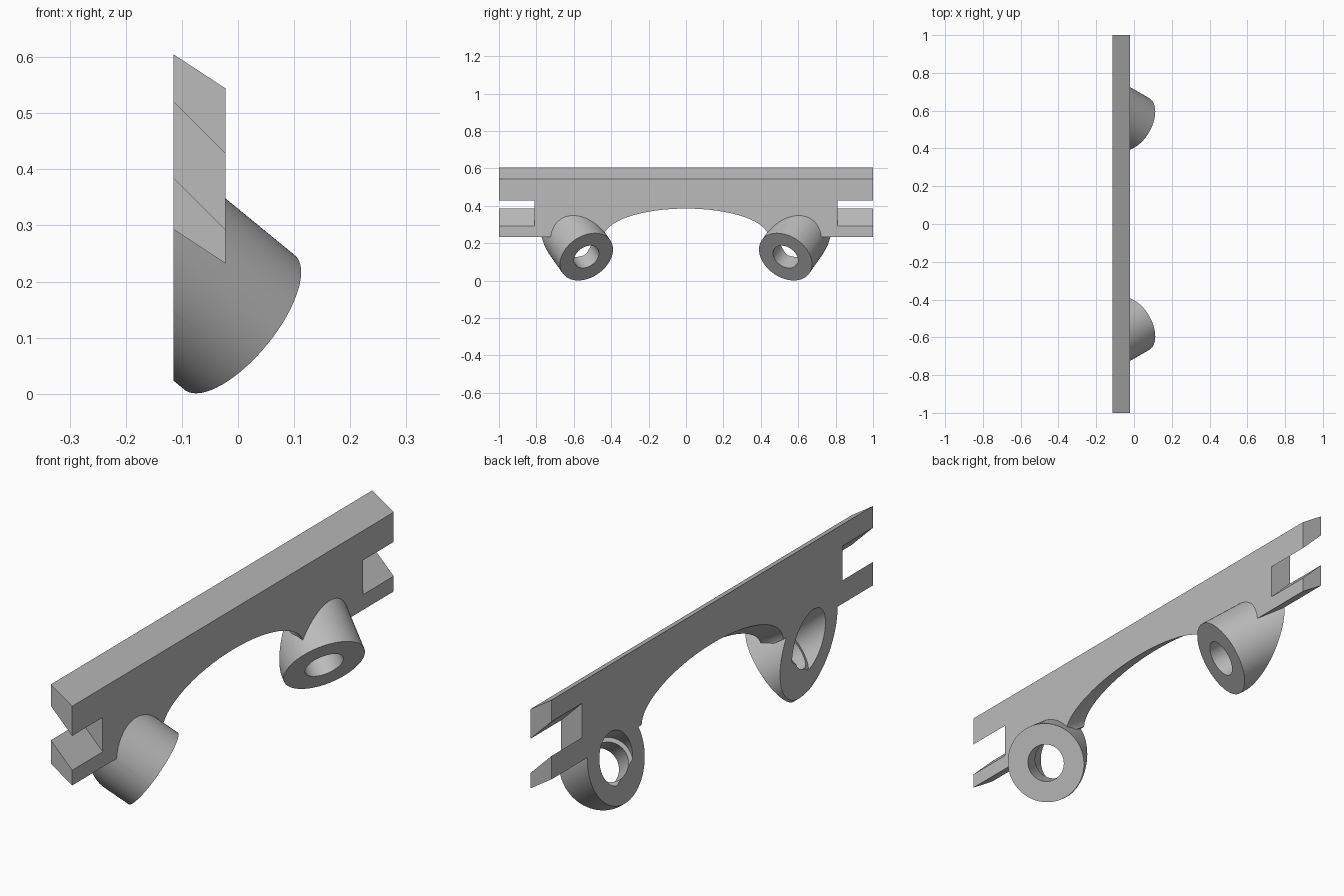
import bpy, bmesh, math
from mathutils import Vector, Matrix

if "Cube" in bpy.data.objects:
    bpy.data.objects.remove(bpy.data.objects["Cube"], do_unlink=True)

grey = bpy.data.materials.new("light grey")
grey.use_nodes = True
COLOUR = (0.5, 0.5, 0.5, 1)
grey.diffuse_color = COLOUR
grey.node_tree.nodes["Principled BSDF"].inputs["Base Color"].default_value = COLOUR

FRONT, BACK = -0.022, -0.115
ROUGH_BACK = BACK - 0.03      # everything is trimmed flat to BACK at the end
BEVEL, SLANT = 0.655, 1.0     # rise per unit depth: outer edges, notches


def make_object(name, bm):
    bmesh.ops.recalc_face_normals(bm, faces=bm.faces)
    mesh = bpy.data.meshes.new(name)
    bm.to_mesh(mesh)
    bm.free()
    mesh.materials.append(grey)
    obj = bpy.data.objects.new(name, mesh)
    bpy.context.collection.objects.link(obj)
    return obj


def make_cylinder(name, start, end, radius):
    axis = end - start
    bm = bmesh.new()
    place = Matrix.Translation((start + end) / 2) @ axis.to_track_quat("Z", "Y").to_matrix().to_4x4()
    bmesh.ops.create_cone(bm, cap_ends=True, segments=64, radius1=radius,
                          radius2=radius, depth=axis.length, matrix=place)
    return make_object(name, bm)


def make_plate():
    # Half outline as (y, front z, slope), from arch crown round to the top
    half = []
    for i in range(17):
        t = math.radians(90 * i / 16)
        half.append((0.44 * math.sin(t), 0.232 + 0.153 * math.cos(t), BEVEL))
    half += [(1, 0.232, BEVEL), (1, 0.292, SLANT), (0.81, 0.292, SLANT),
             (0.81, 0.427, SLANT), (1, 0.427, SLANT), (1, 0.544, BEVEL)]
    outline = half + [(-y, z, s) for y, z, s in reversed(half[1:])]
    bm = bmesh.new()
    front = [bm.verts.new((FRONT, y, z)) for y, z, s in outline]
    back = [bm.verts.new((ROUGH_BACK, y, z + s * (FRONT - ROUGH_BACK))) for y, z, s in outline]
    bm.faces.new(front)
    bm.faces.new(back[::-1])
    for i in range(len(outline)):
        j = (i + 1) % len(outline)
        bm.faces.new((front[i], back[i], back[j], front[j]))
    return make_object("bracket", bm)


bracket = make_plate()
tools = []

# Angled tubes with a stepped bore, mirrored at both ends
bores = []
for side, label in ((1, "rear"), (-1, "front")):
    tip = Vector((0.003, side * 0.532, 0.127))
    axis = Vector((0.7071, -side * 0.4056, -0.5792))
    tools.append((make_cylinder(label + "_tube", tip - axis * 0.5, tip, 0.155), "UNION"))
    bores.append((make_cylinder(label + "_bore", tip - axis * 0.6, tip + axis * 0.1, 0.073), "DIFFERENCE"))
    bores.append((make_cylinder(label + "_counterbore", tip - axis * 0.62, tip - axis * 0.1, 0.09), "DIFFERENCE"))
tools += bores

# Flat trim at the mounting side
bm = bmesh.new()
bmesh.ops.create_cube(bm, size=3, matrix=Matrix.Translation((BACK - 1.5, 0, 0.3)))
tools.append((make_object("back_trim", bm), "DIFFERENCE"))

for tool, operation in tools:
    tool.hide_render = True
    mod = bracket.modifiers.new(tool.name, "BOOLEAN")
    mod.operation = operation
    mod.solver = "EXACT"
    mod.object = tool

# Bake the cuts and drop the helpers
depsgraph = bpy.context.evaluated_depsgraph_get()
baked = bpy.data.meshes.new_from_object(bracket.evaluated_get(depsgraph))
bracket.modifiers.clear()
bracket.data = baked
baked.materials.clear()
baked.materials.append(grey)
for poly in baked.polygons:
    poly.material_index = 0
for tool, operation in tools:
    bpy.data.objects.remove(tool, do_unlink=True)

bpy.ops.object.select_all(action="DESELECT")
bracket.select_set(True)
bpy.context.view_layer.objects.active = bracket
bpy.ops.object.shade_smooth_by_angle(angle=math.radians(25))
